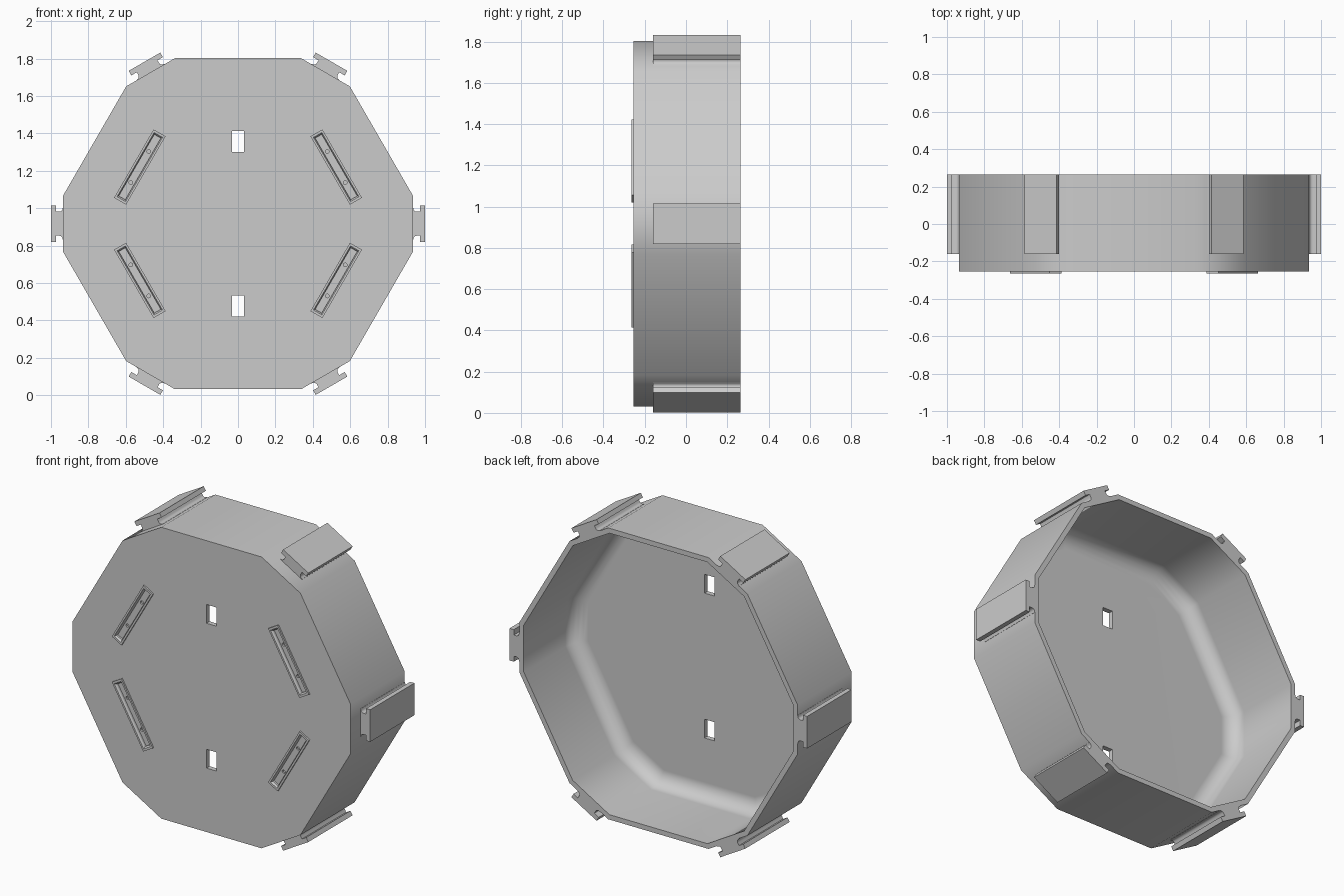
import bpy, bmesh, math
from mathutils import Matrix, Vector

if "Cube" in bpy.data.objects:
    bpy.data.objects.remove(bpy.data.objects["Cube"])

CZ = 0.917                      # height of the housing axis
FRONT, BACK = -0.255, 0.265
WALL, FLOOR, FILLET = 0.03, 0.03, 0.09

grey = bpy.data.materials.new("light grey plastic")
grey.diffuse_color = (0.6, 0.6, 0.6, 1)
grey.use_nodes = True
grey.node_tree.nodes["Principled BSDF"].inputs["Base Color"].default_value = grey.diffuse_color


def loft(bm, loops, cap_start=True, cap_end=True, closed=False):
    """Skin a list of loops, each a list of 3D points of equal count."""
    rings = [[bm.verts.new(p) for p in loop] for loop in loops]
    pairs = list(zip(rings, rings[1:]))
    if closed:
        pairs.append((rings[-1], rings[0]))
    for a, b in pairs:
        n = len(a)
        for i in range(n):
            bm.faces.new((a[i], a[(i + 1) % n], b[(i + 1) % n], b[i]))
    if not closed:
        if cap_start:
            bm.faces.new(rings[0])
        if cap_end:
            bm.faces.new(rings[-1])


def finish(bm, name, smooth=None):
    bmesh.ops.recalc_face_normals(bm, faces=bm.faces)
    me = bpy.data.meshes.new(name)
    bm.to_mesh(me)
    bm.free()
    me.materials.append(grey)
    ob = bpy.data.objects.new(name, me)
    bpy.context.collection.objects.link(ob)
    if smooth:
        bpy.ops.object.select_all(action='DESELECT')
        ob.select_set(True)
        bpy.context.view_layer.objects.active = ob
        bpy.ops.object.shade_smooth_by_angle(angle=math.radians(smooth))
    return ob


def outline(inset, y):
    """Hexagon with cut corners, moved inwards by inset."""
    d, a = 0.935 - inset, 0.885 - inset
    h = (a - d * math.cos(math.pi / 6)) / 0.5
    pts = []
    for k in range(6):
        c, s = math.cos(k * math.pi / 3), math.sin(k * math.pi / 3)
        for z in (-h, h):
            pts.append((d * c - z * s, y, CZ + d * s + z * c))
    return pts


def rect(cx, cz, hu, hv, ang, y):
    """Rectangle in the front plane; u runs along the angle."""
    c, s = math.cos(ang), math.sin(ang)
    return [(cx + u * c - v * s, y, cz + u * s + v * c)
            for u, v in ((-hu, -hv), (hu, -hv), (hu, hv), (-hu, hv))]


def circle(cx, cz, r, y, n=16):
    return [(cx + r * math.cos(2 * math.pi * i / n), y,
             cz + r * math.sin(2 * math.pi * i / n)) for i in range(n)]


# Housing: open at the back, rounded where wall meets floor
bm = bmesh.new()
loops = [outline(0, FRONT), outline(0, BACK), outline(WALL, BACK)]
for i in range(6):
    t = i / 5 * math.pi / 2
    loops.append(outline(WALL + FILLET * (1 - math.cos(t)),
                         FRONT + FLOOR + FILLET * (1 - math.sin(t))))
loft(bm, loops)
housing = finish(bm, "housing", 35)

# Holder positions: centre and long-axis angle
holders = []
for sx in (-1, 1):
    for sz in (-1, 1):
        holders.append((sx * 0.525, CZ + sz * 0.303, -sx * sz * math.pi / 3))

# Cutter for the window slots and holder pockets
bm = bmesh.new()
for s in (-1, 1):
    loft(bm, [rect(0, CZ + s * 0.44, 0.033, 0.057, 0, y) for y in (-0.4, -0.1)])
for cx, cz, ang in holders:
    loft(bm, [rect(cx, cz, 0.19, 0.02, ang, y) for y in (-0.3, -0.243)])
pocket_cutter = finish(bm, "pocket_cutter")

# Cutter for the small holes in the pockets
bm = bmesh.new()
for cx, cz, ang in holders:
    for u in (-0.096, 0.096):
        x, z = cx + u * math.cos(ang), cz + u * math.sin(ang)
        loft(bm, [circle(x, z, 0.01, y) for y in (-0.3, -0.232)])
hole_cutter = finish(bm, "hole_cutter")

for cutter in (pocket_cutter, hole_cutter):
    cutter.hide_render = True
    cutter.hide_viewport = True
    cutter.display_type = 'WIRE'
    m = housing.modifiers.new(cutter.name, 'BOOLEAN')
    m.operation, m.solver, m.object = 'DIFFERENCE', 'EXACT', cutter
m = housing.modifiers.new("even_normals", 'WEIGHTED_NORMAL')
m.keep_sharp = True

# Raised frames around the holder pockets
for i, (cx, cz, ang) in enumerate(holders):
    bm = bmesh.new()
    loft(bm, [rect(cx, cz, 0.211, 0.037, ang, FRONT),
              rect(cx, cz, 0.211, 0.037, ang, -0.265),
              rect(cx, cz, 0.198, 0.026, ang, -0.265),
              rect(cx, cz, 0.19, 0.02, ang, FRONT)], closed=True)
    finish(bm, f"holder_frame_{i + 1}")

# Rails on the six cut corners: T profile with curved neck
half = [(0.925, 0.088), (0.936, 0.086)]
for i in range(5):
    t = i / 4 * math.pi / 2
    half.append((0.956 - 0.018 * math.cos(t), 0.064 + 0.016 * (1 - math.sin(t))))
half += [(0.972, 0.064), (0.972, 0.0975), (1.0, 0.0975)]
profile = half + [(r, -w) for r, w in reversed(half)]
for k in range(6):
    c, s = math.cos(k * math.pi / 3), math.sin(k * math.pi / 3)
    bm = bmesh.new()
    loft(bm, [[(r * c - w * s, y, CZ + r * s + w * c) for r, w in profile]
              for y in (-0.16, BACK)])
    finish(bm, f"corner_rail_{k + 1}", 35)
